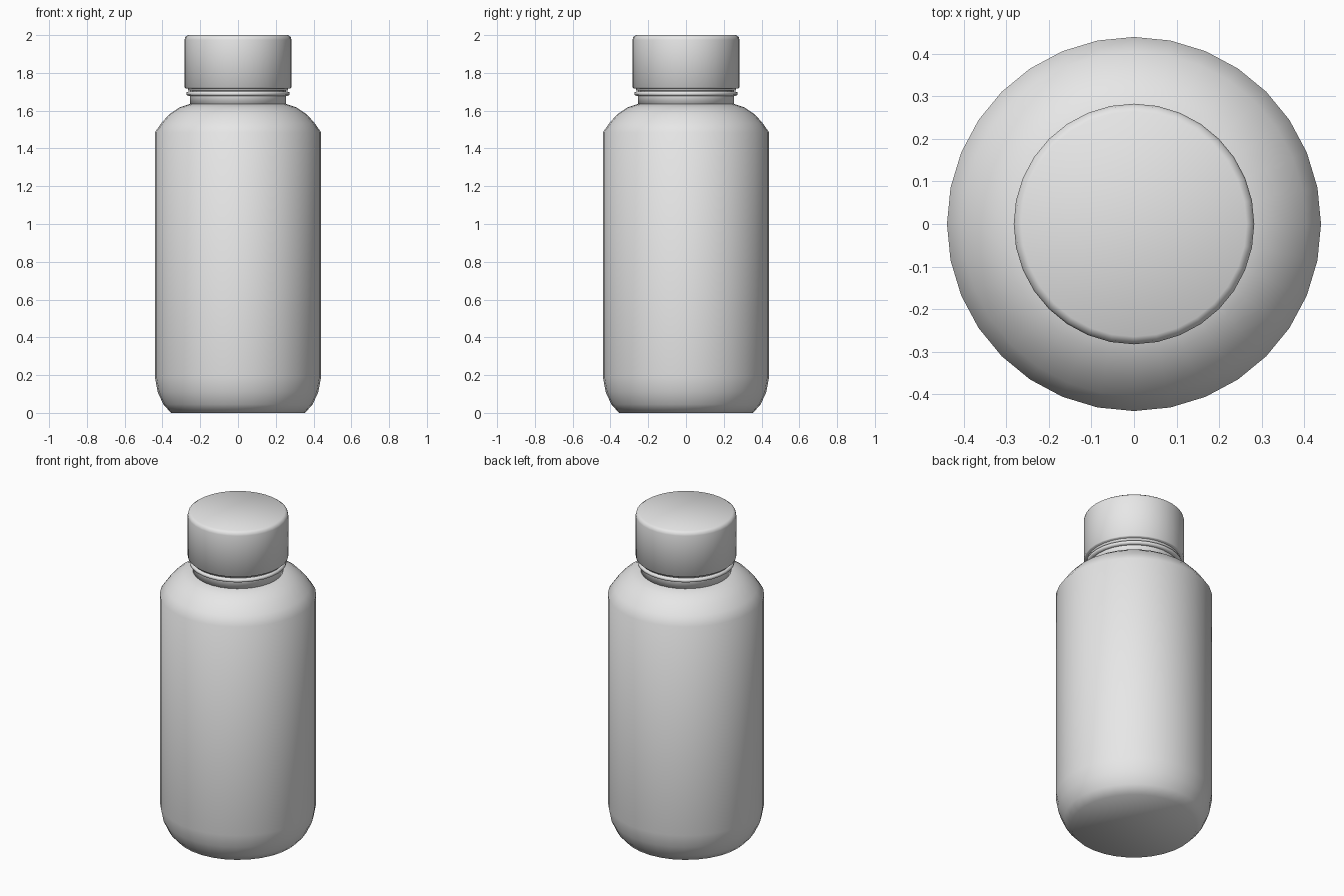
import bpy
import bmesh
from math import cos, sin, tau

SIDES = 32

cube = bpy.data.objects.get("Cube")
if cube:
    bpy.data.objects.remove(cube, do_unlink=True)


def make_material(name, color):
    mat = bpy.data.materials.new(name)
    mat.use_nodes = True
    mat.diffuse_color = color
    mat.node_tree.nodes["Principled BSDF"].inputs["Base Color"].default_value = color
    return mat


def lathe(name, profile, mat):
    """Spin (radius, height) points around z and close both ends."""
    bm = bmesh.new()
    rings = []
    for r, z in profile:
        rings.append([bm.verts.new((r * cos(tau * i / SIDES), r * sin(tau * i / SIDES), z))
                      for i in range(SIDES)])
    for low, high in zip(rings, rings[1:]):
        for i in range(SIDES):
            j = (i + 1) % SIDES
            bm.faces.new((low[i], low[j], high[j], high[i]))
    bm.faces.new(rings[0][::-1])
    bm.faces.new(rings[-1])
    for face in bm.faces:
        face.smooth = True
    mesh = bpy.data.meshes.new(name)
    bm.to_mesh(mesh)
    bm.free()
    mesh.materials.append(mat)
    obj = bpy.data.objects.new(name, mesh)
    bpy.context.collection.objects.link(obj)
    return obj


grey = make_material("light_grey_plastic", (0.8, 0.8, 0.8, 1))

# Bottle body: rounded base, straight wall, sloping shoulder
lathe("bottle_body", [
    (0.355, 0), (0.395, 0.045), (0.425, 0.11), (0.44, 0.19),
    (0.44, 1.485), (0.405, 1.535), (0.365, 1.58), (0.31, 1.617), (0.255, 1.635),
], grey)

# Neck, collar ring and cap
lathe("bottle_neck", [(0.255, 1.62), (0.255, 1.74)], grey)
lathe("neck_collar", [(0.26, 1.678), (0.273, 1.683), (0.273, 1.697), (0.26, 1.702)], grey)
lathe("cap_seal_band", [(0.265, 1.706), (0.265, 1.73)], grey)
lathe("screw_cap", [
    (0.278, 1.718), (0.283, 1.723), (0.283, 1.975), (0.279, 1.99), (0.265, 2.0),
], grey)
